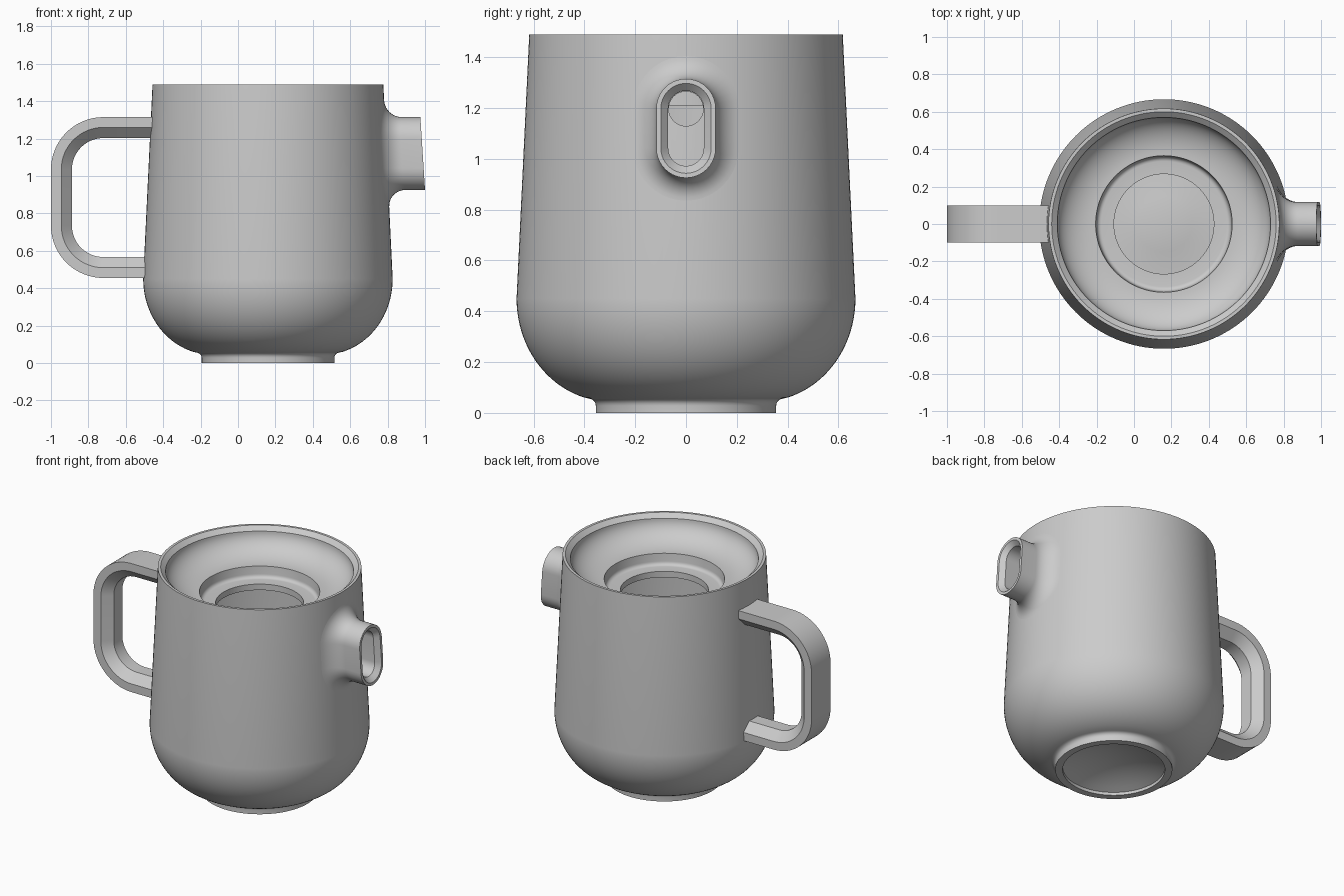
import bpy
import bmesh
from math import sin, cos, pi, sqrt, radians

cube = bpy.data.objects.get("Cube")
if cube:
    bpy.data.objects.remove(cube)

GREY = (0.6, 0.6, 0.6, 1)
clay = bpy.data.materials.new("grey_clay")
clay.use_nodes = True
clay.diffuse_color = GREY
clay.node_tree.nodes["Principled BSDF"].inputs["Base Color"].default_value = GREY

CX = 0.16            # axis of the body
SEGMENTS = 128


def activate(obj):
    bpy.ops.object.select_all(action='DESELECT')
    obj.select_set(True)
    bpy.context.view_layer.objects.active = obj


def loft(name, rings, wrap=False, caps=False):
    """Bridge a list of equal closed rings of points into one mesh."""
    bm = bmesh.new()
    rows = [[bm.verts.new(p) for p in ring] for ring in rings]
    n = len(rows[0])
    pairs = list(zip(rows, rows[1:]))
    if wrap:
        pairs.append((rows[-1], rows[0]))
    for a, b in pairs:
        for i in range(n):
            j = (i + 1) % n
            bm.faces.new((a[i], a[j], b[j], b[i]))
    if caps:
        bm.faces.new(rows[0])
        bm.faces.new(rows[-1])
    bmesh.ops.remove_doubles(bm, verts=bm.verts, dist=1e-5)
    bmesh.ops.recalc_face_normals(bm, faces=bm.faces)
    mesh = bpy.data.meshes.new(name)
    bm.to_mesh(mesh)
    bm.free()
    obj = bpy.data.objects.new(name, mesh)
    bpy.context.collection.objects.link(obj)
    mesh.materials.append(clay)
    return obj


def smooth(obj):
    activate(obj)
    bpy.ops.object.shade_smooth_by_angle(angle=radians(30))


def arc(cx, cz, a, b, start, end, steps):
    """Points on an ellipse, angles in degrees."""
    angles = [radians(start + (end - start) * i / steps) for i in range(steps + 1)]
    return [(cx + a * cos(t), cz + b * sin(t)) for t in angles]


# Body: closed wall profile from the underside, over the rim, to the inner floor
foot_dome = [(0.31 * i / 8, 0.02 + 0.07 * (1 - (i / 8) ** 2)) for i in range(9)]
profile = (
    foot_dome
    + [(0.31, 0), (0.355, 0)]
    + arc(0.383, 0.028, 0.028, 0.028, 180, 95, 5)        # foot fillet
    + arc(0.3, 0.45, 0.367, 0.405, -74, 0, 20)           # rounded belly
    + [(0.617, 1.49), (0.60, 1.49)]                      # rim
    + arc(0.365, 1.463, 0.205, 0.138, 0, -90, 16)        # sunken top bowl
    + arc(0.335, 1.275, 0.025, 0.025, 0, -90, 5)         # step fillet
    + [(0.267, 1.25), (0.267, 1.21), (0.40, 1.21)]       # opening
    + arc(0.365, 1.43, 0.205, 0.138, -80, -10, 10)       # bowl underside
    + arc(0.3, 0.45, 0.317, 0.35, 0, -90, 16)            # inner wall and floor
    + [(0.15, 0.13), (0, 0.14)]
)
turns = [2 * pi * i / SEGMENTS for i in range(SEGMENTS)]
body = loft("body", [[(CX + r * cos(t), r * sin(t), z) for t in turns] for r, z in profile])

# Round pouring hole through the wall behind the spout
hole = [[(x, 0.068 * cos(t), 1.197 + 0.068 * sin(t)) for t in turns[::4]] for x in (0.68, 0.9)]
cutter = loft("hole_cutter", hole, caps=True)
cutter.hide_render = True
cut = body.modifiers.new("pouring_hole", 'BOOLEAN')
cut.object = cutter
cut.operation = 'DIFFERENCE'
cut.solver = 'EXACT'
activate(body)
bpy.ops.object.modifier_apply(modifier=cut.name)
bpy.data.objects.remove(cutter)
smooth(body)


# Spout: oval tube with a concave flare against the body
def oval(grow):
    """Upright stadium outline in y and z."""
    r = 0.117 + grow
    points = []
    for centre, start in ((1.198, 0), (1.042, pi)):
        points += [(r * cos(start + pi * i / 20), centre + r * sin(start + pi * i / 20))
                   for i in range(21)]
    return points


def on_body(y, z, offset):
    radius = 0.667 - 0.05 * (z - 0.45) / 1.04
    return (CX + sqrt(radius ** 2 - y ** 2) + offset, y, z)


def on_tip(y, z, offset):
    return (1.0 - 0.064 * (z - 0.925) + offset, y, z)


FLARE = 0.09
spout_rings = []
for i in range(11):
    t = pi / 2 * i / 10
    spout_rings.append([on_body(y, z, FLARE * (1 - cos(t))) for y, z in oval(FLARE * (1 - sin(t)))])
for inset, offset in ((0, 0), (-0.018, 0), (-0.047, -0.03)):
    spout_rings.append([on_tip(y, z, offset) for y, z in oval(inset)])
spout_rings.append([on_body(y, z, -0.02) for y, z in oval(-0.047)])
smooth(loft("spout", spout_rings, wrap=True))

# Handle: strap with a chamfered inner side, swept along a rounded C
section = ((-0.1, 0), (0.1, 0), (0.1, 0.055), (0.045, 0.112), (-0.045, 0.112), (-0.1, 0.055))
path = [(-0.44, 1.035, pi / 2)]
path += [(-0.72, 1.035, pi / 2 + pi / 2 * i / 16) for i in range(17)]
path += [(-0.72, 0.735, pi + pi / 2 * i / 16) for i in range(17)]
path += [(-0.48, 0.735, 3 * pi / 2)]
handle_rings = [[(x + (0.28 - d) * cos(t), y, z + (0.28 - d) * sin(t)) for y, d in section]
                for x, z, t in path]
smooth(loft("handle", handle_rings, caps=True))
